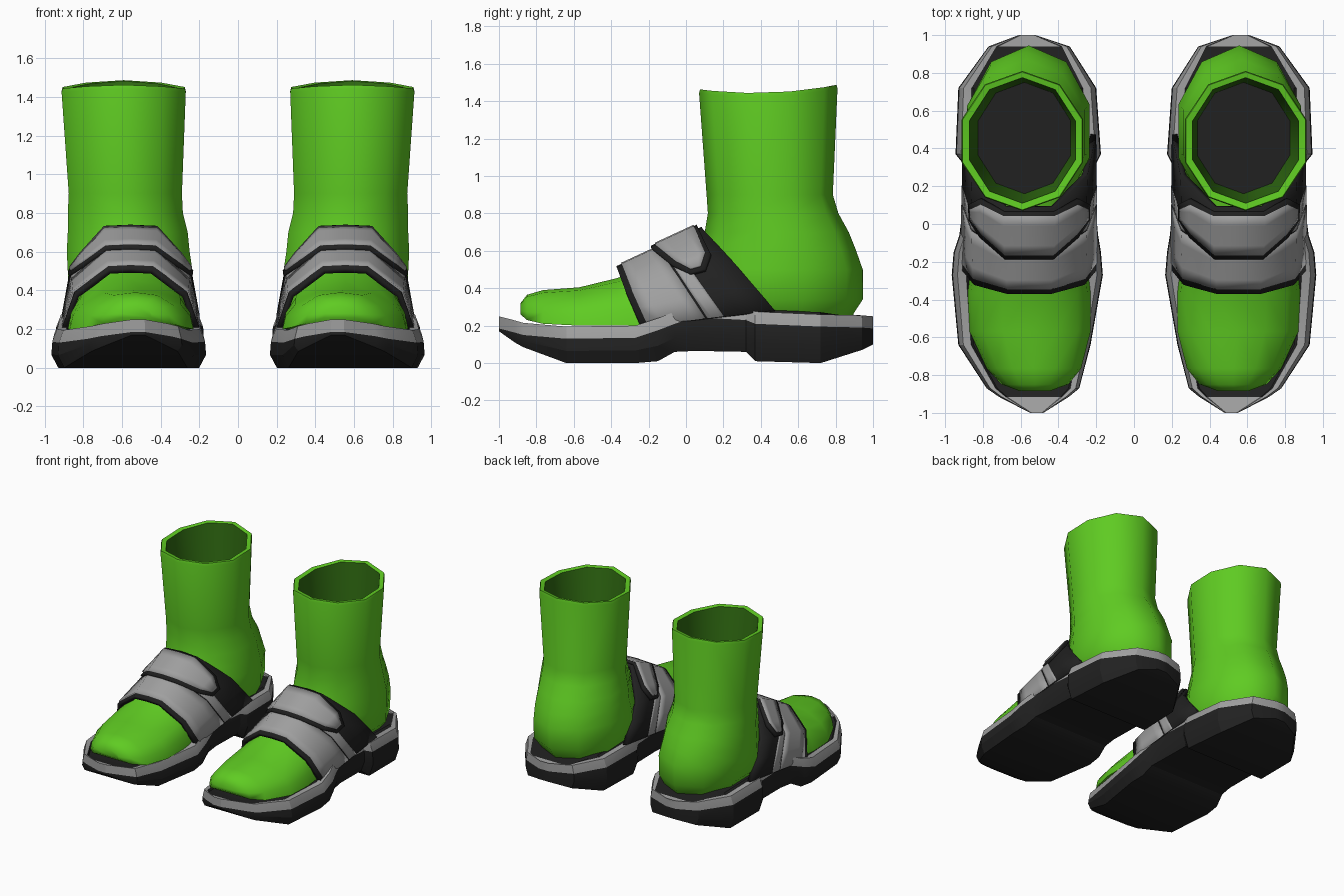
import bpy, bmesh, math

if "Cube" in bpy.data.objects:
    bpy.data.objects.remove(bpy.data.objects["Cube"])


def material(name, rgb):
    m = bpy.data.materials.new(name)
    m.diffuse_color = (*rgb, 1)
    m.use_nodes = True
    m.node_tree.nodes["Principled BSDF"].inputs["Base Color"].default_value = m.diffuse_color
    return m


GREEN = material("green_fabric", (0.115, 0.60, 0.016))
DARK_GREEN = material("dark_green_lining", (0.03, 0.15, 0.006))
GRAY = material("gray_rubber", (0.35, 0.35, 0.35))
BLACK = material("black_rubber", (0.015, 0.015, 0.015))


def finish(name, verts, faces, mats, ids=None, angle=50, thickness=0):
    """Make one part for the shoe at +x and mirror it for the pair."""
    me = bpy.data.meshes.new(name)
    me.from_pydata(verts, [], faces)
    for m in mats:
        me.materials.append(m)
    if ids:
        for p, i in zip(me.polygons, ids):
            p.material_index = i
    bm = bmesh.new()
    bm.from_mesh(me)
    bmesh.ops.recalc_face_normals(bm, faces=bm.faces)
    bm.to_mesh(me)
    bm.free()
    ob = bpy.data.objects.new(name, me)
    bpy.context.collection.objects.link(ob)
    bpy.ops.object.select_all(action='DESELECT')
    ob.select_set(True)
    bpy.context.view_layer.objects.active = ob
    bpy.ops.object.shade_smooth_by_angle(angle=math.radians(angle))
    if thickness:
        so = ob.modifiers.new("thickness", 'SOLIDIFY')
        so.thickness = thickness
        so.offset = 0
    mi = ob.modifiers.new("pair", 'MIRROR')
    mi.use_mirror_merge = False
    return ob


def loft(rings):
    """Quads between closed rings, first and last capped."""
    n = len(rings[0])
    verts = [p for r in rings for p in r]
    faces = [(i * n + j, i * n + (j + 1) % n, (i + 1) * n + (j + 1) % n, (i + 1) * n + j)
             for i in range(len(rings) - 1) for j in range(n)]
    faces += [tuple(range(n)), tuple(range(len(verts) - n, len(verts)))]
    return verts, faces


# Sole: cross sections along y (y, inner x, outer x, bottom z, rim z)
stations = [
    (-1.00, .48, .55, .17, .25), (-.915, .345, .715, .11, .228), (-.87, .29, .78, .085, .215),
    (-.64, .23, .93, 0, .195), (-.27, .165, .965, 0, .20), (-.15, .175, .955, .01, .24),
    (-.06, .19, .925, .06, .275), (.05, .20, .91, .065, .31), (.32, .20, .905, .06, .295),
    (.37, .175, .945, .01, .275), (.72, .20, .93, 0, .26), (.94, .34, .77, .07, .255),
    (1.00, .52, .61, .10, .25)]
verts, faces, ids = [], [], []
last = len(stations) - 1
for y, xl, xr, zb, zt in stations:
    k = (xr - xl) / 0.78
    zi = zt + .012 if .3 < y < .9 else zt - .015
    prof = [(.035, zb), (0, zb + .5 * (zt - .065 - zb)), (.005, zt - .065),
            (.03, zt), (.075, zt), (.09, zi)]
    verts += [(xl + a * k, y, z) for a, z in prof]
    verts += [(xr - a * k, y, z) for a, z in reversed(prof)]
for i in range(last):
    for j in range(12):
        a, b = i * 12, (i + 1) * 12
        faces.append((a + j, a + (j + 1) % 12, b + (j + 1) % 12, b + j))
        ids.append(1 if j in (2, 3, 7, 8) or (i in (0, last - 1) and j in (4, 5, 6)) else 0)
for base in (0, last * 12):
    for j in range(5):
        faces.append((base + j, base + j + 1, base + 10 - j, base + 11 - j))
        ids.append(0 if j < 2 else 1)
finish("sole", verts, faces, [BLACK, GRAY], ids, angle=25)

# Sock leg: ten-sided rings (z, front y, back y, inner x, outer x)
leg = [(.24, .10, .88, .28, .80), (.34, .02, .945, .235, .88), (.50, .04, .945, .235, .88),
       (.60, .08, .91, .25, .885), (.70, .10, .87, .26, .88), (.80, .117, .815, .285, .88),
       (.90, .11, .785, .29, .875), (1.425, .07, .81, .27, .912),
       (1.445, .075, .805, .275, .907), (1.44, .11, .775, .31, .872), (1.08, .16, .75, .335, .825)]
rings = []
for i, (z, y0, y1, x0, x1) in enumerate(leg):
    ring = []
    for j in range(10):
        t = math.pi / 2 + j * math.pi / 5
        s = math.sin(t)
        rise = .03 * s * s + .012 * s if i in (7, 8, 9) else 0
        ring.append(((x0 + x1) / 2 + (x1 - x0) / 1.902 * math.cos(t),
                     (y0 + y1) / 2 + (y1 - y0) / 2 * s, z + rise))
    rings.append(ring)
v, f = loft(rings)
# Green outside and rim, dark lining inside, black at the bottom of the opening
finish("sock_leg", v, f, [GREEN, DARK_GREEN, BLACK], [0] * 90 + [1] * 10 + [0, 2], angle=50)

# Sock foot: arched sections (y, bottom z, top z, half width, centre x)
foot = [(-.885, .26, .32, .08, .525), (-.85, .23, .365, .175, .525), (-.765, .21, .39, .25, .53),
        (-.57, .2, .405, .32, .55), (-.365, .2, .455, .325, .555), (-.24, .2, .51, .31, .555),
        (-.1, .2, .575, .31, .555), (.1, .2, .66, .31, .555), (.3, .2, .68, .28, .555)]
arch = [(1, 0), (.95, .33), (.79, .63), (.45, .92), (0, 1)]
arch = arch + [(-u, h) for u, h in reversed(arch[:-1])]
v, f = loft([[(xc + hw * u, y, z0 + (z1 - z0) * h) for u, h in arch]
             for y, z0, z1, hw, xc in foot])
finish("sock_foot", v, f, [GREEN], angle=60)

# Upper surface: front and rear arches as (half width, y, z) from crown to sole
FRONT = [(0, -.365, .505), (.11, -.365, .50), (.28, -.32, .375), (.345, -.24, .19)]
REAR = [(0, .09, .715), (.125, .09, .71), (.295, .26, .53), (.34, .475, .28)]
OUT = [(0, 1), (.3, 1), (.8, .7), (.6, .3)]


def mix(a, b, t):
    return [p + (q - p) * t for p, q in zip(a, b)]


def upper_point(s, t, lift):
    a = abs(t)
    i = min(int(a), 2)
    x, y, z = mix(mix(FRONT[i], FRONT[i + 1], a - i), mix(REAR[i], REAR[i + 1], a - i), s)
    ox, oz = mix(OUT[i], OUT[i + 1], a - i)
    return (.555 + math.copysign(1, t) * (x + ox * lift), y, z + oz * lift)


def strap(name, mat, edge, lift, thickness=.02, rows=4):
    """Curved strip; edge lists (t, front s, rear s) from the crown down one side."""
    cols = [(-t, a, b) for t, a, b in reversed(edge) if t] + edge
    v = [upper_point(a + (b - a) * r / rows, t, lift) for t, a, b in cols for r in range(rows + 1)]
    n = rows + 1
    f = [(i * n + r, i * n + r + 1, (i + 1) * n + r + 1, (i + 1) * n + r)
         for i in range(len(cols) - 1) for r in range(rows)]
    finish(name, v, f, [mat], angle=60, thickness=thickness)


def straight(a, b):
    return [(t, a, b) for t in (0, 1, 1.5, 2, 2.5, 3)]


# Black upper with gray front strap and narrow panel behind it
strap("upper_lining", BLACK, straight(0, 1), 0, .03)
strap("front_strap", GRAY, straight(.05, .482), .012)
strap("side_panel", GRAY, straight(.498, .62), .012)

# Fastening flap with dark trim
strap("flap_trim", BLACK, [(0, .40, .94), (1, .40, .94), (1.7, .49, .86), (2.04, .58, .72)], .026, .026)
strap("flap", GRAY, [(0, .445, .90), (1, .445, .90), (1.65, .53, .82), (1.95, .605, .70)], .036)
